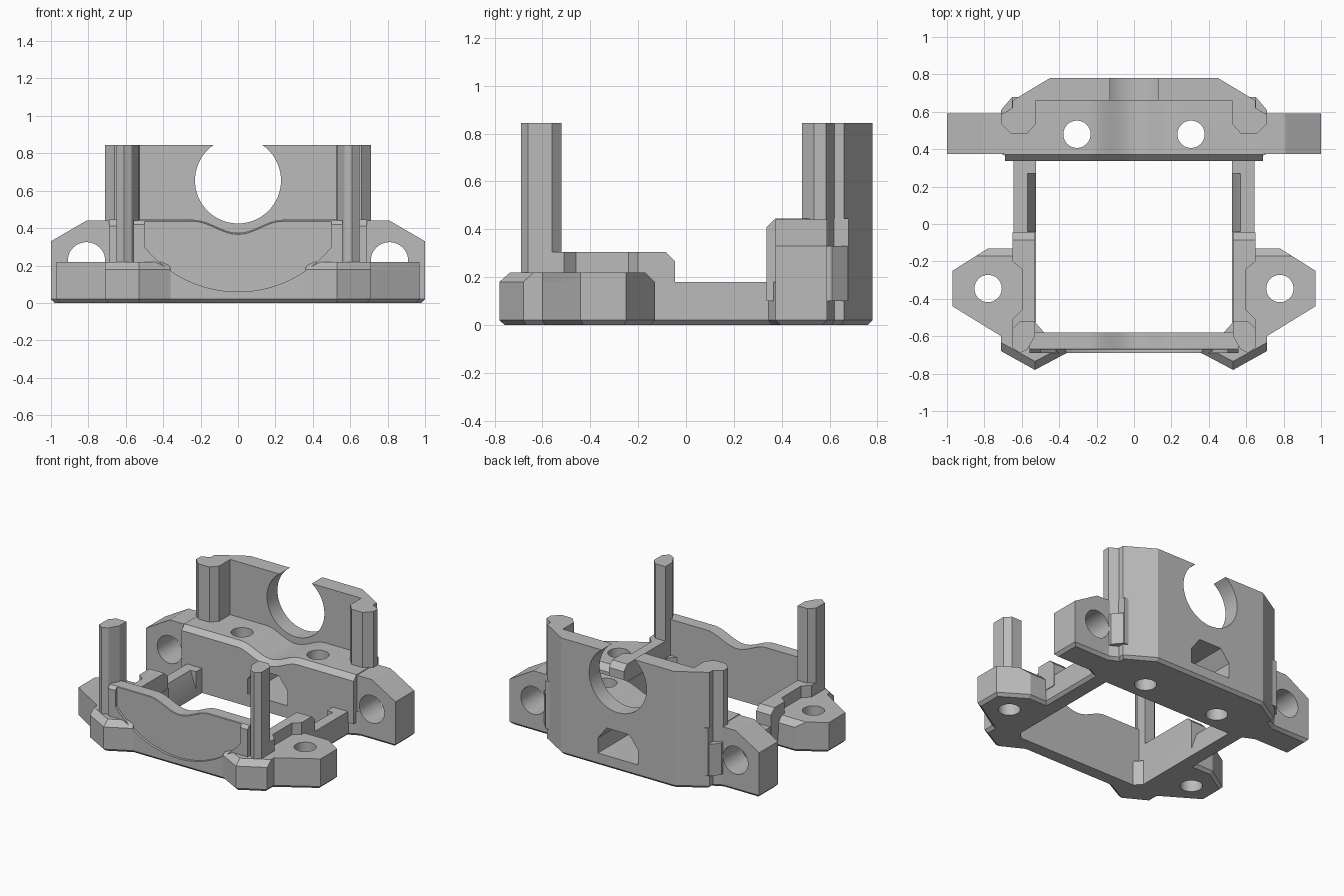
import bpy, bmesh
from math import cos, sin, pi, sqrt, radians

cube = bpy.data.objects.get("Cube")
if cube:
    bpy.data.objects.remove(cube, do_unlink=True)

grey = bpy.data.materials.new("plain_grey")
grey.use_nodes = True
grey.diffuse_color = (0.5, 0.5, 0.5, 1)
grey.node_tree.nodes["Principled BSDF"].inputs["Base Color"].default_value = (0.5, 0.5, 0.5, 1)
parts = []


def prism(name, pts, lo, hi, axis="z", flip=1, bevel=None, width=0.02, keep=True):
    """Extrude an outline along z (points are x, y) or along y (points are x, z)."""
    def place(a, b, t):
        return (a * flip, b, t) if axis == "z" else (a * flip, t, b)
    bm = bmesh.new()
    low = [bm.verts.new(place(a, b, lo)) for a, b in pts]
    high = [bm.verts.new(place(a, b, hi)) for a, b in pts]
    bm.faces.new(low)
    bm.faces.new(high)
    for i in range(len(pts)):
        j = (i + 1) % len(pts)
        bm.faces.new((low[i], low[j], high[j], high[i]))
    bmesh.ops.recalc_face_normals(bm, faces=bm.faces)
    if bevel:
        edges = [e for e in bm.edges if all(bevel(v.co) for v in e.verts)]
        bmesh.ops.bevel(bm, geom=edges, offset=width, offset_type="OFFSET",
                        segments=1, profile=0.5, affect="EDGES")
    mesh = bpy.data.meshes.new(name)
    bm.to_mesh(mesh)
    bm.free()
    mesh.materials.append(grey)
    ob = bpy.data.objects.new(name, mesh)
    bpy.context.collection.objects.link(ob)
    if keep:
        parts.append(ob)
    else:
        ob.hide_render = True
    return ob


def both(half):
    """Mirror a half outline that starts and ends near the centre line."""
    return half + [(-x, y) for x, y in reversed(half) if x > 0]


def circle(x, y, r, n=48):
    return [(x + r * cos(2 * pi * i / n), y + r * sin(2 * pi * i / n)) for i in range(n)]


def cut(cutter, *targets):
    for ob in targets:
        mod = ob.modifiers.new("cut", "BOOLEAN")
        mod.operation = "DIFFERENCE"
        mod.solver = "EXACT"
        mod.object = cutter
        bpy.context.view_layer.objects.active = ob
        bpy.ops.object.modifier_apply(modifier=mod.name)
    bpy.data.objects.remove(cutter, do_unlink=True)


def wave(half_width, top, floor):
    """Outline with a soft central dip in its upper edge."""
    dip = [(x, top - 0.035 * (1 + cos(pi * x / 0.24)))
           for x in [0.24 * i / 10 for i in range(-10, 11)]]
    return ([(-half_width, floor), (-half_width, top)] + dip
            + [(half_width, top), (half_width, floor)])


# Base frame with chamfered underside
base = prism("base_frame", both([
    (0, -0.69), (0.36, -0.69), (0.53, -0.78), (0.71, -0.68), (0.71, -0.6),
    (0.97, -0.44), (0.97, -0.25), (0.78, -0.13), (0.645, -0.13), (0.645, 0.345),
    (0.71, 0.375), (1, 0.375), (1, 0.59), (0.71, 0.59), (0.65, 0.62),
    (0.65, 0.66), (0.45, 0.78), (0, 0.78)]), 0, 0.18, bevel=lambda c: c.z < 0.001)
cut(prism("opening_cutter", both([(0.48, -0.58), (0.525, -0.53), (0.525, 0.34)]),
          -0.1, 0.5, keep=False), base)

# Front wall with a dipped top and shallow round recess
front = prism("front_wall", wave(0.56, 0.44, 0.1), -0.69, -0.58, "y",
              bevel=lambda c: c.z > 0.3 and c.y < -0.6, width=0.022)
arc = [(x, 0.7 - sqrt(0.64 ** 2 - x * x)) for x in [0.5 - i / 32 for i in range(33)]]
cut(prism("recess_cutter", [(-0.5, 0.6), (0.5, 0.6)] + arc, -0.72, -0.672, "y",
          keep=False), front, base)

# Rear block and upright rear wall with end columns
block = prism("rear_block", wave(0.69, 0.445, 0.1), 0.337, 0.68, "y",
              bevel=lambda c: c.z > 0.3 and c.y < 0.4, width=0.035)
wall = prism("rear_wall", both([
    (0, 0.66), (0.525, 0.66), (0.525, 0.535), (0.57, 0.485), (0.66, 0.485),
    (0.71, 0.535), (0.71, 0.585), (0.65, 0.62), (0.65, 0.66), (0.45, 0.78),
    (0, 0.78)]), 0.1, 0.845)
# Trim the block ends so they stay inside the columns
for s in (-1, 1):
    cut(prism("end_cutter", [(0.651, 0.6), (0.8, 0.55), (0.8, 0.8), (0.651, 0.8)],
              0, 0.6, flip=s, keep=False), block)
cut(prism("bore_cutter", circle(0, 0.655, 0.23, 64), 0.6, 0.9, "y", keep=False), wall)
cut(prism("window_cutter", both([(0, 0.09), (0.16, 0.09), (0.16, 0.2), (0.09, 0.29), (0, 0.29)]),
          0.2, 0.9, "y", keep=False), wall, block, base)

for s, side in ((1, "left"), (-1, "right")):
    # Raised corner foot and screw ear
    prism("front_foot_" + side, [(0.36, -0.69), (0.53, -0.78), (0.71, -0.68),
          (0.71, -0.6), (0.53, -0.585), (0.4, -0.6)], 0.1, 0.22, flip=s,
          bevel=lambda c: c.z > 0.2 and c.y < -0.65, width=0.04)
    ear = prism("front_ear_" + side, [(0.6, -0.64), (0.71, -0.6), (0.97, -0.44),
                (0.97, -0.25), (0.78, -0.13), (0.6, -0.13)], 0.1, 0.22, flip=s,
                bevel=lambda c: c.z > 0.2 and c.y > -0.14, width=0.04)
    cut(prism("ear_hole_cutter", circle(0.78 * s, -0.345, 0.073), -0.1, 0.5,
              keep=False), ear, base)

    # Stepped rail and slim front post
    prism("side_rail_" + side, [(0.53, -0.6), (0.53, -0.045), (0.65, -0.045),
          (0.65, -0.2), (0.6, -0.24), (0.6, -0.46), (0.65, -0.51), (0.65, -0.6)],
          0.1, 0.305, flip=s, bevel=lambda c: c.z > 0.3 and c.y > -0.1, width=0.04)
    prism("front_post_" + side, [(0.53, -0.52), (0.61, -0.52), (0.65, -0.56),
          (0.65, -0.66), (0.61, -0.69), (0.57, -0.67), (0.53, -0.6)], 0.1, 0.845, flip=s)
    cut(prism("rail_slope_cutter", [(0.5, 0.05), (0.525, 0.05), (0.57, 0.18),
              (0.57, 0.25), (0.5, 0.25)], -0.04, 0.27, "y", flip=s, keep=False), base)

    # Rear lug with cross hole, and its small boss
    lug = prism("rear_lug_" + side, [(0.6, 0.05), (1, 0.05), (1, 0.33), (0.81, 0.44),
                (0.6, 0.44)], 0.375, 0.59, "y", flip=s)
    cut(prism("lug_hole_cutter", circle(0.81 * s, 0.225, 0.1), 0.36, 0.63, "y",
              keep=False), lug, base)
    prism("rear_boss_" + side, [(0.6, 0.58), (0.71, 0.58), (0.71, 0.61),
          (0.655, 0.675), (0.6, 0.675)], 0.1, 0.33, flip=s)

    # Vertical screw holes in the rear block
    cut(prism("block_hole_cutter", circle(0.305 * s, 0.48, 0.073), -0.1, 0.6,
              keep=False), block, base)

# Smooth only the round surfaces
bpy.ops.object.select_all(action="DESELECT")
for ob in parts:
    ob.select_set(True)
bpy.context.view_layer.objects.active = base
bpy.ops.object.shade_smooth_by_angle(angle=radians(20))
